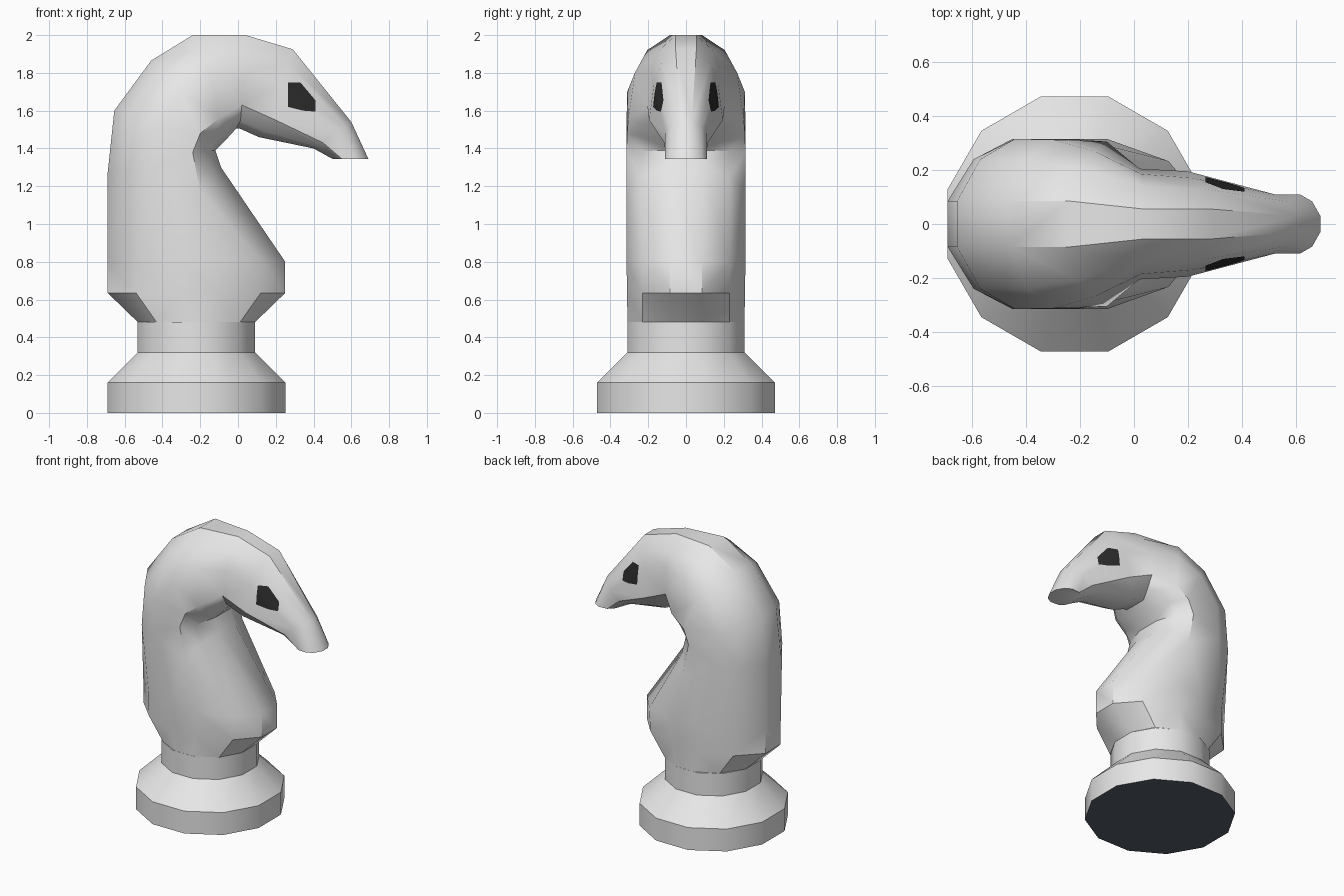
import bpy, bmesh, math
from mathutils import Vector
from mathutils.bvhtree import BVHTree

if "Cube" in bpy.data.objects:
    bpy.data.objects.remove(bpy.data.objects["Cube"])


def material(name, rgb):
    m = bpy.data.materials.new(name)
    m.diffuse_color = (*rgb, 1)
    m.use_nodes = True
    m.node_tree.nodes["Principled BSDF"].inputs["Base Color"].default_value = m.diffuse_color
    return m


IVORY = material("ivory", (0.8, 0.8, 0.8))
BLACK = material("eye black", (0.025, 0.025, 0.025))
FELT = material("dark felt", (0.09, 0.11, 0.14))


def add_object(name, bm, mats, smooth=True):
    bmesh.ops.recalc_face_normals(bm, faces=bm.faces)
    me = bpy.data.meshes.new(name)
    bm.to_mesh(me)
    bm.free()
    ob = bpy.data.objects.new(name, me)
    bpy.context.collection.objects.link(ob)
    for m in mats:
        me.materials.append(m)
    if smooth:
        bpy.ops.object.select_all(action='DESELECT')
        ob.select_set(True)
        bpy.context.view_layer.objects.active = ob
        bpy.ops.object.shade_smooth_by_angle(angle=math.radians(35))
    return ob


def loft(rings, cap_start=True, cap_end=True):
    """Skin a list of closed rings with the same point count."""
    bm = bmesh.new()
    vr = [[bm.verts.new(p) for p in r] for r in rings]
    n = len(rings[0])
    for a, b in zip(vr, vr[1:]):
        for i in range(n):
            j = (i + 1) % n
            bm.faces.new((a[i], a[j], b[j], b[i]))
    if cap_start:
        bm.faces.new(vr[0][::-1])
    if cap_end:
        bm.faces.new(vr[-1])
    return bm


# Twelve-sided turned base, with felt underneath
CX = -0.22


def circle(r, z):
    return [(CX + r * math.cos(math.radians(15 + 30 * k)),
             r * math.sin(math.radians(15 + 30 * k)), z) for k in range(12)]


bm = loft([circle(0.488, 0), circle(0.488, 0.16), circle(0.322, 0.32),
           circle(0.322, 0.48)])
bm.normal_update()
for f in bm.faces:
    f.material_index = 1 if f.calc_center_median().z < 0.001 else 0
add_object("base", bm, [IVORY, FELT])

# Horse body: sections running from the mane side to the chest/throat side
# back (x, z), front (x, z), side crease (x, z), widths: back, side, crease, front
SECTIONS = [
    ((-.53, .48), (.09, .48), (-.136, .48), (.085, .31, .31, .085)),
    ((-.69, .635), (.25, .635), (-.12, .635), (.085, .312, .312, .085)),
    ((-.69, .80), (.25, .80), (-.10, .80), (.085, .315, .315, .085)),
    ((-.69, 1.27), (-.09, 1.30), (-.20, 1.17), (.085, .315, .315, .085)),
    ((-.655, 1.60), (-.12, 1.39), (-.24, 1.38), (.085, .315, .315, .085)),
    ((-.46, 1.865), (-.06, 1.45), (-.20, 1.48), (.085, .312, .312, .085)),
    ((-.24, 2.0), (-.01, 1.505), (-.10, 1.56), (.085, .27, .305, .085)),
    ((.04, 2.0), (.01, 1.505), (.02, 1.63), (.055, .185, .205, .085)),
    ((.29, 1.925), (.11, 1.46), (.20, 1.55), (.055, .17, .195, .08)),
    ((.60, 1.54), (.40, 1.40), (.45, 1.43), (.03, .11, .115, .05)),
    ((.69, 1.345), (.50, 1.345), (.55, 1.345), (.03, .11, .105, .04)),
]


def section(back, front, crease, widths):
    b, f, c = Vector(back), Vector(front), Vector(crease)
    wb, ws, wc, wf = widths
    half = [(b, wb), (b.lerp(f, .16), ws * .76), (b.lerp(f, .4), ws),
            (c, wc), (c.lerp(f, .65), wc * .74), (f, wf)]
    return ([(p.x, -w, p.y) for p, w in half] +
            [(p.x, w, p.y) for p, w in reversed(half)])


bm = loft([section(*s) for s in SECTIONS], cap_start=False)
bmesh.ops.recalc_face_normals(bm, faces=bm.faces)
bmesh.ops.triangulate(bm, faces=[f for f in bm.faces if len(f.verts) == 4])
surface = BVHTree.FromBMesh(bm)
add_object("horse_body", bm, [IVORY])

# Eyes: thin patches laid on the sides of the head
EYE = [(.265, 1.75), (.33, 1.75), (.41, 1.655), (.41, 1.595), (.345, 1.6), (.265, 1.62)]
for name, side in (("right_eye", -1), ("left_eye", 1)):
    bm = bmesh.new()
    rim = [bm.verts.new((x, side, z)) for x, z in EYE]
    mid = bm.verts.new((.335, side, 1.67))
    for i in range(len(rim)):
        bm.faces.new((mid, rim[i], rim[(i + 1) % len(rim)]))
    bmesh.ops.subdivide_edges(bm, edges=bm.edges[:], cuts=3, use_grid_fill=True)
    for v in bm.verts:
        hit = surface.ray_cast(v.co, Vector((0, -side, 0)))[0]
        if hit:
            v.co = hit + Vector((0, side * .005, 0))
    bm.normal_update()
    for f in bm.faces:
        if f.normal.y * side < 0:
            f.normal_flip()
    me = bpy.data.meshes.new(name)
    bm.to_mesh(me)
    bm.free()
    me.materials.append(BLACK)
    bpy.context.collection.objects.link(bpy.data.objects.new(name, me))
